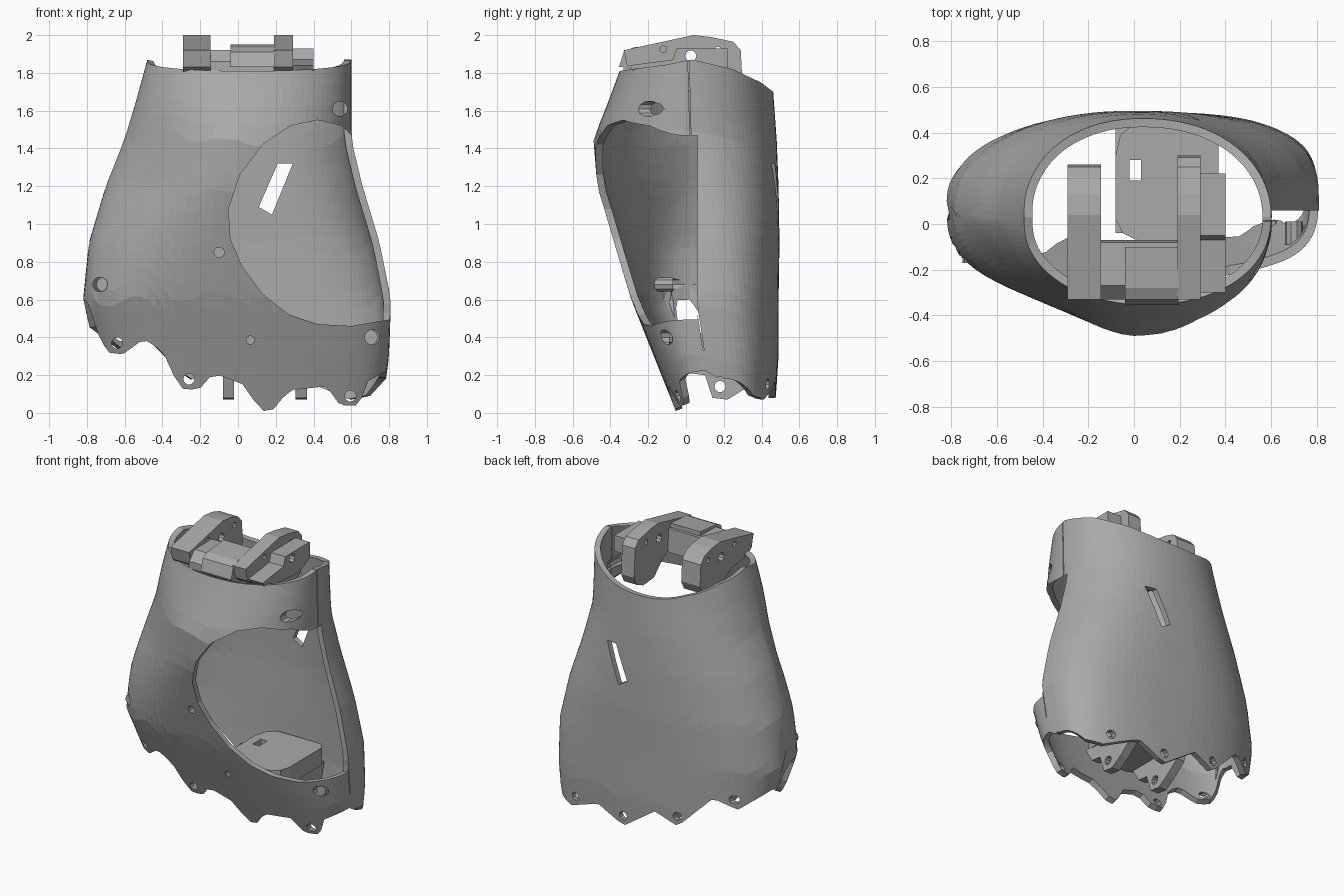
import bpy, bmesh, math
from mathutils import Vector

cube = bpy.data.objects.get("Cube")
if cube:
    bpy.data.objects.remove(cube)

grey = bpy.data.materials.new("plain grey")
grey.use_nodes = True
grey.diffuse_color = (0.4, 0.4, 0.4, 1)
grey.node_tree.nodes["Principled BSDF"].inputs["Base Color"].default_value = (0.4, 0.4, 0.4, 1)


def make(name, bm):
    bmesh.ops.recalc_face_normals(bm, faces=bm.faces)
    mesh = bpy.data.meshes.new(name)
    bm.to_mesh(mesh)
    bm.free()
    mesh.materials.append(grey)
    ob = bpy.data.objects.new(name, mesh)
    bpy.context.collection.objects.link(ob)
    return ob


def prism(bm, outline, axis, lo, hi):
    """Extrude a 2D outline along x (outline is y,z), y (x,z) or z (x,y)."""
    def place(p, d):
        return {"x": (d, *p), "y": (p[0], d, p[1]), "z": (*p, d)}[axis]
    face = bm.faces.new([bm.verts.new(place(p, lo)) for p in outline])
    out = bmesh.ops.extrude_face_region(bm, geom=[face])
    shift = Vector(place((0, 0), hi - lo))
    bmesh.ops.translate(bm, vec=shift, verts=[v for v in out["geom"] if isinstance(v, bmesh.types.BMVert)])


def rect(a, b, c, d):
    return [(a, c), (b, c), (b, d), (a, d)]


def circle(u, v, r, n=10):
    return [(u + r * math.cos(math.tau * i / n), v + r * math.sin(math.tau * i / n)) for i in range(n)]


def apply(ob, mod):
    bpy.context.view_layer.objects.active = ob
    bpy.ops.object.modifier_apply(modifier=mod.name)


def cut(ob, pieces):
    for piece in pieces:
        bm = bmesh.new()
        prism(bm, *piece)
        cutter = make("cutter", bm)
        cutter.hide_render = True
        mod = ob.modifiers.new("cut", "BOOLEAN")
        mod.operation, mod.solver, mod.object = "DIFFERENCE", "EXACT", cutter
        apply(ob, mod)
        bpy.data.objects.remove(cutter)


def lerp_table(table, x):
    if x <= table[0][0]:
        return table[0][1:]
    for a, b in zip(table, table[1:]):
        if x <= b[0]:
            t = (x - a[0]) / (b[0] - a[0])
            return [p + (q - p) * t for p, q in zip(a[1:], b[1:])]
    return table[-1][1:]


# Shell sections: height, left edge, right edge, front, back, widest depth,
# squareness of the front left, front right and back right quarters
SECTIONS = [
    (0.0, -.72, .76, -.05, .47, .20, 3.2, 3.2, 2.7), (0.3, -.75, .80, -.17, .49, .15, 3.2, 3.2, 2.8),
    (0.6, -.82, .81, -.29, .49, .10, 3.2, 3.0, 2.8), (0.9, -.79, .75, -.38, .495, .06, 2.2, 2.5, 2.7),
    (1.2, -.70, .66, -.47, .49, .03, 1.55, 2.1, 2.5), (1.45, -.60, .60, -.49, .48, .02, 1.55, 2.1, 2.3),
    (1.65, -.54, .60, -.41, .465, .02, 1.9, 2.2, 2.2), (1.87, -.48, .60, -.33, .45, .03, 2.2, 2.2, 2.1)]
# Scalloped lower edges: x, height
FRONT_EDGE = [(-.8, .60), (-.76, .52), (-.74, .42), (-.69, .32), (-.61, .31), (-.5, .39), (-.4, .33),
              (-.31, .13), (-.21, .12), (-.13, .21), (.03, .15), (.12, .01), (.18, .01),
              (.27, .12), (.47, .14), (.54, .04), (.64, .04), (.69, .17), (.8, .23)]
BACK_EDGE = [(-.78, .45), (-.64, .34), (-.5, .41), (-.26, .17), (-.1, .24),
             (.15, .07), (.35, .17), (.6, .07), (.7, .09), (.8, .2)]
TOP_EDGE = [(-1, 1.81), (-.3, 1.845), (0, 1.87), (.5, 1.82), (.85, 1.75), (1, 1.70)]


def section_x(z, c):
    left, right = lerp_table(SECTIONS, z)[:2]
    return (left + right) / 2 + c * (right - left) / 2


# Palm shell
SEGMENTS, ROWS = 96, 18
bm = bmesh.new()
rings = []
for j in range(ROWS + 1):
    ring = []
    for i in range(SEGMENTS):
        a = math.tau * i / SEGMENTS
        c = math.copysign(abs(math.cos(a)) ** .91, math.cos(a))
        s = math.sin(a)
        low = .2
        for _ in range(4):
            low = lerp_table(FRONT_EDGE if s < 0 else BACK_EDGE, section_x(low, c))[0]
        high = lerp_table(TOP_EDGE, s)[0]
        z = low + (high - low) * j / ROWS
        front, back, mid, front_left, front_right, back_right = lerp_table(SECTIONS, z)[2:]
        if s < 0:
            power = front_right if c > 0 else front_left
        else:
            power = back_right if c > 0 else 2.1
        depth = (1 - min(1, abs(c)) ** power) ** (1 / power)
        y = mid + depth * ((back - mid) if s > 0 else (front - mid))
        ring.append(bm.verts.new((section_x(z, c), y, z)))
    rings.append(ring)
for r0, r1 in zip(rings, rings[1:]):
    for i in range(SEGMENTS):
        k = (i + 1) % SEGMENTS
        bm.faces.new((r0[i], r0[k], r1[k], r1[i]))
shell = make("palm_shell", bm)
solid = shell.modifiers.new("wall", "SOLIDIFY")
solid.thickness, solid.offset = 0.038, -1
apply(shell, solid)

# Thumb opening, back slot and seams
thumb = [(.95, 1.43), (.62, 1.45), (.55, 1.52), (.42, 1.55), (.28, 1.52), (.13, 1.42), (.01, 1.26),
         (-.05, 1.08), (-.04, .92), (.02, .78), (.13, .63), (.27, .52), (.42, .47), (.6, .46), (.95, .52)]
cuts = [(thumb, "y", -1, .06),
        ([(.11, 1.09), (.18, 1.05), (.29, 1.32), (.21, 1.32)], "y", .2, 1),
        ([(.022, 1.4), (.028, 1.4), (.013, 2), (.007, 2)], "x", .3, 1),
        ([(.05, .6), (.056, .6), (.096, .33), (.09, .33)], "x", .5, 1)]
# Screw holes in the front and in the back tabs
for x, z, r in [(-.73, .68, .04), (-.64, .37, .03), (-.26, .18, .03), (.595, .09, .03),
                (.71, .4, .04), (.54, 1.61, .04), (-.1, .85, .028), (.065, .385, .022)]:
    cuts.append((circle(x, z, r), "y", -1, .06))
for x, z in [(-.62, .41), (-.26, .24), (.15, .14), (.55, .15)]:
    cuts.append((circle(x, z, .03), "y", .2, 1))
cuts.append((circle(.18, .17, .022), "x", .5, 1))
cut(shell, cuts)

# Screw bosses inside the shell
bm = bmesh.new()
prism(bm, circle(-.71, .68, .04), "y", -.17, -.07)
prism(bm, circle(.7, .4, .04), "y", -.09, .01)
make("screw_bosses", bm)

# Wrist hinge ears
for name, x0, x1, reach, base in [("right_wrist_ear", -.29, -.145, .26, 1.68),
                                  ("left_wrist_ear", .19, .29, .30, 1.63)]:
    ear = [(-.31, 1.83), (-.33, 1.92), (.04, 2.0), (.13, 1.99), (reach - .05, 1.965), (reach - .01, 1.92),
           (reach, base + .09), (reach - .03, base + .03), (reach - .1, base), (.08, base + .01),
           (0, 1.72), (-.08, 1.77), (-.26, 1.79)]
    bm = bmesh.new()
    prism(bm, ear, "x", x0, x1)
    ob = make(name, bm)
    cut(ob, [(circle(y, z, r), "x", x0 - .1, x1 + .1)
             for y, z, r in [(.025, 1.89, .03), (-.12, 1.925, .018), (.17, 1.92, .018)]])

# Wrist crossbar between the ears, with a raised front block
bm = bmesh.new()
prism(bm, [(-.33, 1.81), (-.33, 1.86), (-.27, 1.92), (-.08, 1.92), (-.07, 1.76), (-.3, 1.78)], "x", -.146, .191)
make("wrist_crossbar", bm)
bm = bmesh.new()
prism(bm, [(-.355, 1.83), (-.33, 1.91), (-.28, 1.935), (-.1, 1.95), (-.1, 1.83)], "x", -.04, .195)
make("crossbar_block", bm)
bm = bmesh.new()
prism(bm, [(-.28, 1.81), (-.3, 1.84), (-.07, 1.87), (-.05, 1.93), (.22, 1.93), (.22, 1.82), (.1, 1.76), (-.24, 1.79)],
      "x", .289, .4)
side = make("hinge_side_block", bm)
cut(side, [(circle(.025, 1.89, .03), "x", .2, .5)])

# Knuckle bracket on the palm floor
bm = bmesh.new()
prism(bm, [(-.08, .02), (-.05, -.04), (.01, -.07), (.3, -.07), (.35, -.03), (.37, .04), (.37, .4),
           (.33, .44), (0, .44), (-.06, .39), (-.08, .3)], "z", .3, .42)
bracket = make("knuckle_bracket", bm)
cut(bracket, [(rect(-.02, .03, .19, .28), "z", 0, 1)])
for name, x in [("right_bracket_leg", -.08), ("left_bracket_leg", .305)]:
    bm = bmesh.new()
    prism(bm, [(-.04, .31), (.02, .21), (.1, .2), (.14, .08), (.22, .07), (.3, .12), (.4, .2), (.43, .31)],
          "x", x, x + .06)
    leg = make(name, bm)
    cut(leg, [(circle(.18, .14, .03), "x", x - .1, x + .2)])
